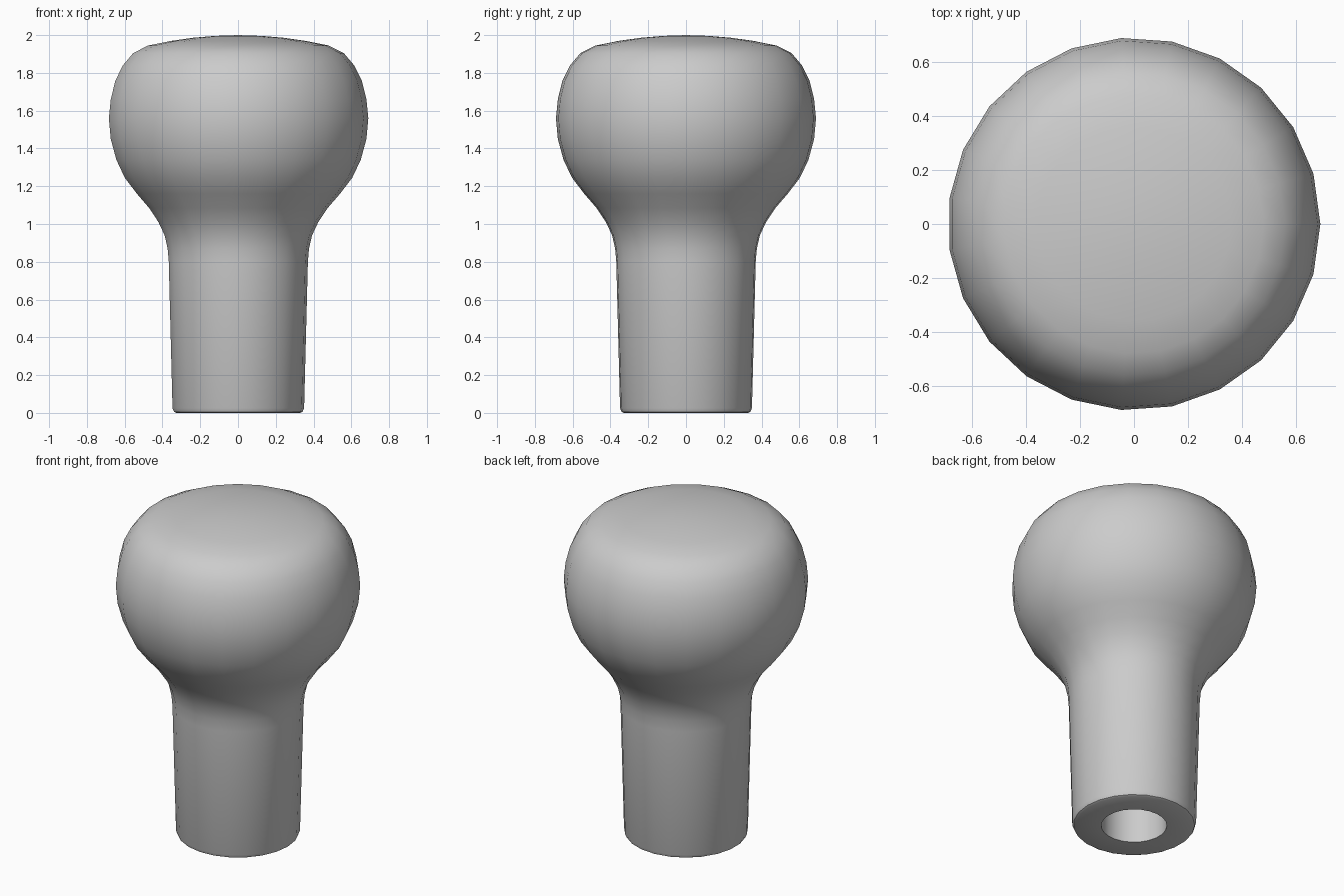
import bpy, bmesh, math
from mathutils import Matrix, Vector

cube = bpy.data.objects.get("Cube")
if cube:
    bpy.data.objects.remove(cube, do_unlink=True)

SEGMENTS = 23

# Single grey plastic
grey = bpy.data.materials.new("grey_plastic")
grey.use_nodes = True
colour = (0.6, 0.6, 0.6, 1)
grey.diffuse_color = colour
grey.node_tree.nodes["Principled BSDF"].inputs["Base Color"].default_value = colour


def lathe(name, profile):
    """Spin a (radius, height) profile around the z axis."""
    bm = bmesh.new()
    verts = [bm.verts.new((r, 0, z)) for r, z in profile]
    edges = [bm.edges.new(pair) for pair in zip(verts, verts[1:])]
    bmesh.ops.spin(bm, geom=verts + edges, cent=(0, 0, 0), axis=(0, 0, 1),
                   angle=math.tau, steps=SEGMENTS, use_merge=True)
    bmesh.ops.remove_doubles(bm, verts=bm.verts, dist=0.0005)
    bmesh.ops.recalc_face_normals(bm, faces=bm.faces)
    mesh = bpy.data.meshes.new(name)
    bm.to_mesh(mesh)
    bm.free()
    mesh.materials.append(grey)
    obj = bpy.data.objects.new(name, mesh)
    bpy.context.collection.objects.link(obj)
    bpy.ops.object.select_all(action="DESELECT")
    obj.select_set(True)
    bpy.context.view_layer.objects.active = obj
    bpy.ops.object.shade_smooth_by_angle(angle=math.radians(40))
    return obj


# Blind mounting hole, from its closed end down to the rim
hole = [(0, 1.0), (0.185, 1.0), (0.185, 0)]
# Rounded foot and slightly tapered stem
stem = [(0.33, 0), (0.342, 0.006), (0.35, 0.025), (0.37, 0.8)]
# Flared neck
neck = [(0.376, 0.87), (0.392, 0.94), (0.425, 1.01), (0.475, 1.085)]
# Bulbous grip
grip = [(0.54, 1.16), (0.605, 1.245), (0.65, 1.34), (0.68, 1.45), (0.69, 1.56),
        (0.68, 1.66), (0.655, 1.76), (0.615, 1.84), (0.56, 1.905), (0.48, 1.945)]
# Shallow domed cap
dome = [(0.36, 1.969), (0.24, 1.986), (0.12, 1.996), (0, 2)]

lathe("knob", hole + stem + neck + grip + dome)
